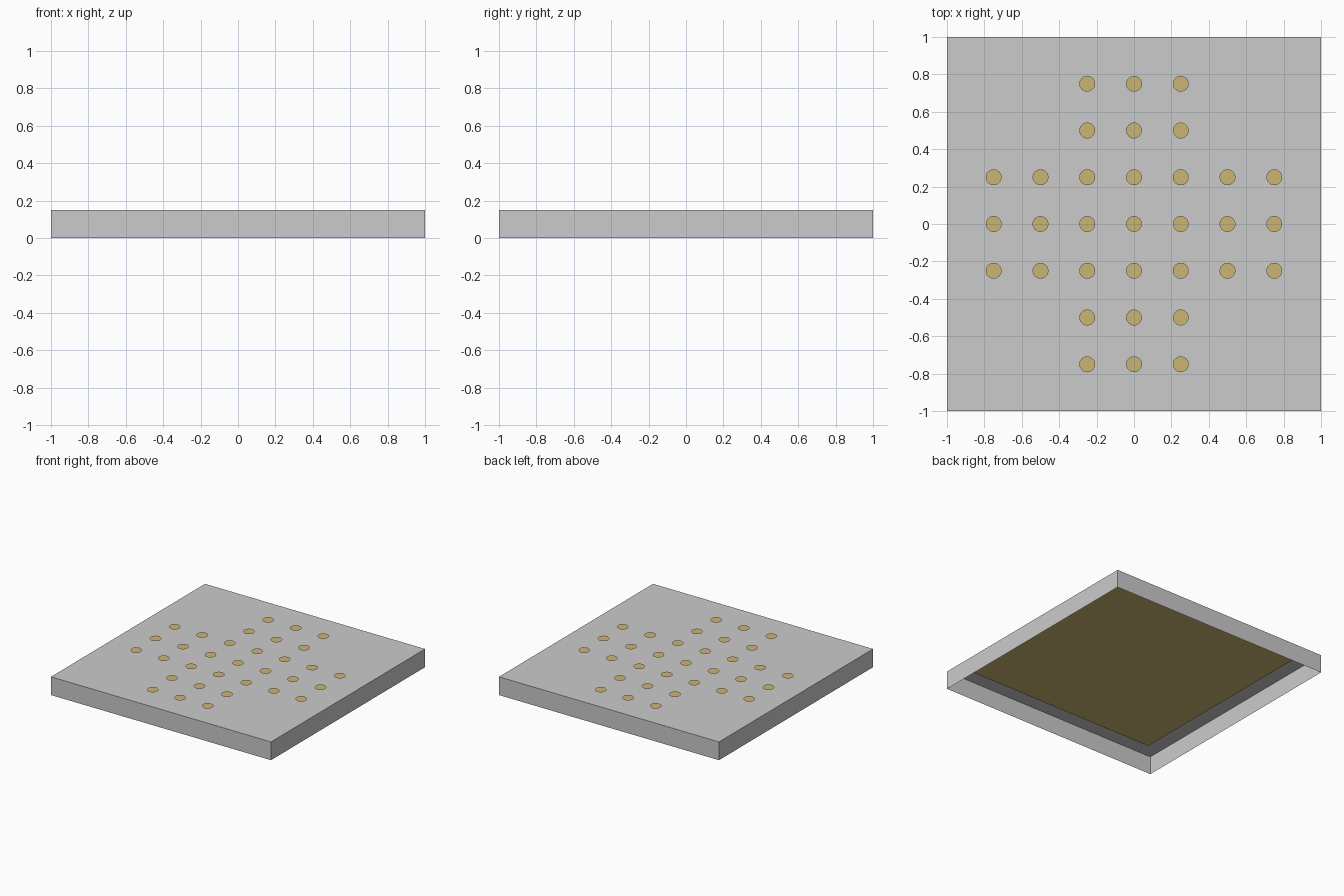
import bpy, bmesh, math

if "Cube" in bpy.data.objects:
    bpy.data.objects.remove(bpy.data.objects["Cube"])

H = 0.15        # board height
CELL = 0.25     # hole spacing
R = 0.04        # hole radius
SEG = 32


def finish(bm, name):
    bmesh.ops.remove_doubles(bm, verts=bm.verts, dist=1e-5)
    mesh = bpy.data.meshes.new(name)
    bm.to_mesh(mesh)
    bm.free()
    obj = bpy.data.objects.new(name, mesh)
    bpy.context.collection.objects.link(obj)
    return obj


def face(bm, pts):
    return bm.faces.new([bm.verts.new(p) for p in pts])


def rect(bm, x0, x1, y0, y1, z):
    face(bm, [(x0, y0, z), (x1, y0, z), (x1, y1, z), (x0, y1, z)])


def holed_cell(bm, cx, cy):
    # square cell with a round hole, as a ring of quads
    def pair(k):
        a = 2 * math.pi * k / SEG
        c, s = math.cos(a), math.sin(a)
        f = CELL / 2 / max(abs(c), abs(s))
        return (cx + R * c, cy + R * s, H), (cx + f * c, cy + f * s, H)
    for k in range(SEG):
        (i0, o0), (i1, o1) = pair(k), pair(k + 1)
        face(bm, [i0, o0, o1, i1])


# Board shell: thin top sheet with a cross of holes, four walls, open below
bm = bmesh.new()
half = 3.5 * CELL
for i in range(-3, 4):
    for j in range(-3, 4):
        x, y = i * CELL, j * CELL
        if abs(i) <= 1 or abs(j) <= 1:
            holed_cell(bm, x, y)
        else:
            h = CELL / 2
            rect(bm, x - h, x + h, y - h, y + h, H)

# Border strips around the playing field
rect(bm, -1, 1, half, 1, H)
rect(bm, -1, 1, -1, -half, H)
rect(bm, half, 1, -half, half, H)
rect(bm, -1, -half, -half, half, H)

# Outer walls
corners = [(-1, -1), (1, -1), (1, 1), (-1, 1)]
for k in range(4):
    a, b = corners[k], corners[(k + 1) % 4]
    face(bm, [(*a, 0), (*b, 0), (*b, H), (*a, H)])
finish(bm, "board_shell")

# Gold backing sheet seen through the holes
bm = bmesh.new()
rect(bm, -0.87, 0.87, -0.87, 0.87, 0.14)
backing = finish(bm, "gold_backing")
gold = bpy.data.materials.new("gold")
gold.diffuse_color = (0.6, 0.46, 0.17, 1)
gold.use_nodes = True
gold.node_tree.nodes["Principled BSDF"].inputs["Base Color"].default_value = gold.diffuse_color
backing.data.materials.append(gold)
